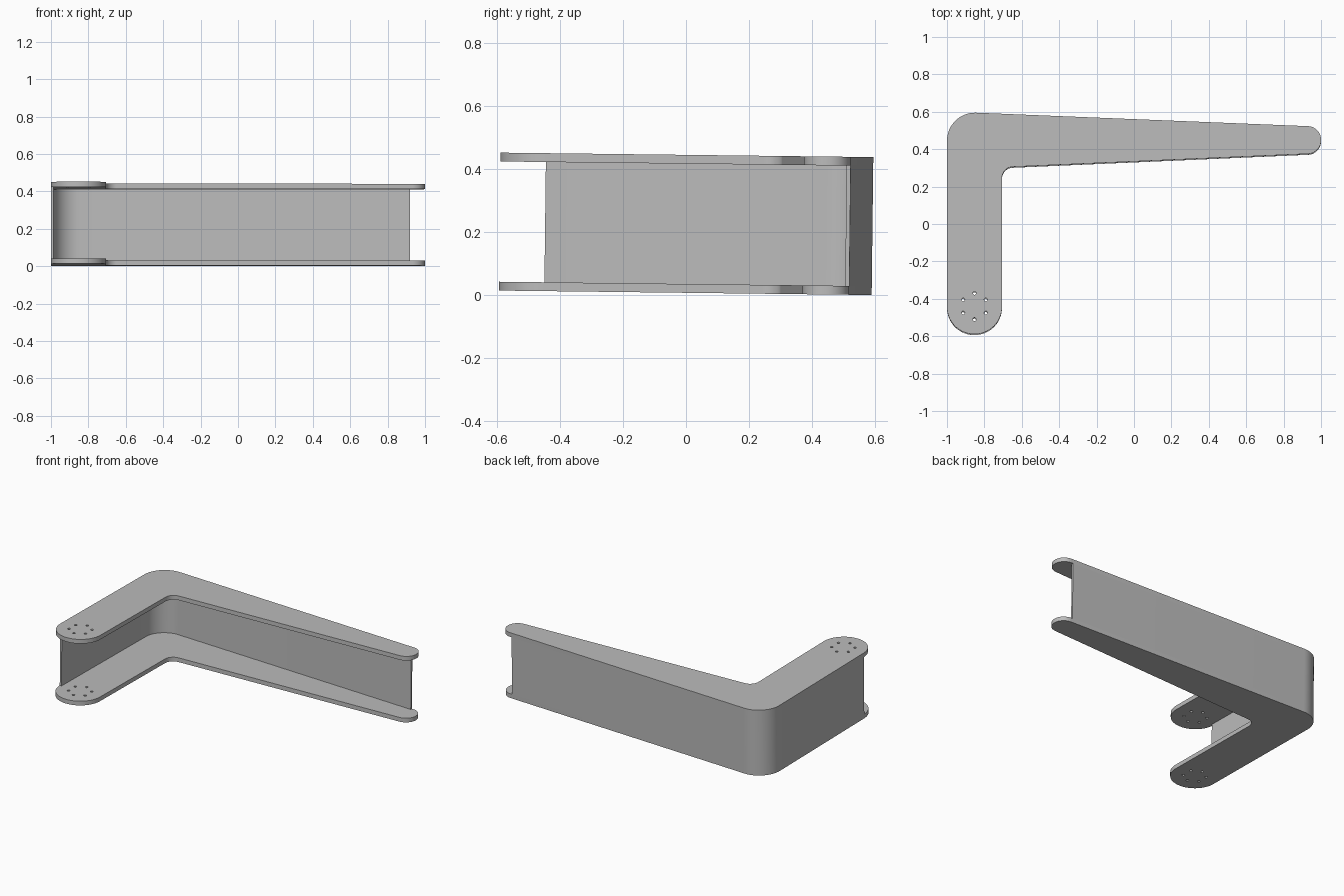
import bpy
import math
from mathutils import Vector, Matrix

cube = bpy.data.objects.get("Cube")
if cube:
    bpy.data.objects.remove(cube, do_unlink=True)

HEIGHT = 0.438
PLATE = 0.028
WALL = 0.013
TILT = Matrix.Translation((0, 0, 0.007)) @ Matrix.Rotation(-0.012, 4, 'X')

grey = bpy.data.materials.new("plain_grey")
grey.use_nodes = True
grey.diffuse_color = (0.5, 0.5, 0.5, 1)
grey.node_tree.nodes["Principled BSDF"].inputs["Base Color"].default_value = (0.5, 0.5, 0.5, 1)


def rounded(corners, steps=16):
    """Closed outline from (x, y, radius) corners with filleted bends."""
    out = []
    for i, (x, y, r) in enumerate(corners):
        p = Vector((x, y))
        if r == 0:
            out.append(p)
            continue
        a = (Vector(corners[i - 1][:2]) - p).normalized()
        b = (Vector(corners[(i + 1) % len(corners)][:2]) - p).normalized()
        half = a.angle(b) / 2
        centre = p + (a + b).normalized() * (r / math.sin(half))
        start = p + a * (r / math.tan(half)) - centre
        end = p + b * (r / math.tan(half)) - centre
        sweep = start.angle_signed(end)
        for k in range(steps + 1):
            out.append(centre + Matrix.Rotation(-sweep * k / steps, 2) @ start)
    return out


def circle(cx, cy, r, sides=12):
    return [Vector((cx + r * math.cos(math.tau * k / sides),
                    cy + r * math.sin(math.tau * k / sides))) for k in range(sides)]


def slab(name, outlines, z0, z1):
    """Extrude filled outlines; inner outlines become holes."""
    curve = bpy.data.curves.new(name, 'CURVE')
    curve.dimensions = '2D'
    curve.fill_mode = 'BOTH'
    curve.extrude = (z1 - z0) / 2
    for pts in outlines:
        spline = curve.splines.new('POLY')
        spline.points.add(len(pts) - 1)
        for point, p in zip(spline.points, pts):
            point.co = (p.x, p.y, 0, 1)
        spline.use_cyclic_u = True
    curve.materials.append(grey)
    obj = bpy.data.objects.new(name, curve)
    bpy.context.collection.objects.link(obj)
    obj.matrix_world = TILT @ Matrix.Translation((0, 0, (z0 + z1) / 2))
    bpy.ops.object.select_all(action='DESELECT')
    obj.select_set(True)
    bpy.context.view_layer.objects.active = obj
    bpy.ops.object.convert(target='MESH')
    # Weld the caps to the sides
    bpy.ops.object.mode_set(mode='EDIT')
    bpy.ops.mesh.select_all(action='SELECT')
    bpy.ops.mesh.remove_doubles(threshold=0.0001)
    bpy.ops.mesh.normals_make_consistent(inside=False)
    bpy.ops.object.mode_set(mode='OBJECT')
    bpy.ops.object.shade_smooth_by_angle(angle=math.radians(30))


# L-shaped plates with a ring of six bolt holes in the short arm
plate_outline = rounded([
    (-1, -0.594, 0.146), (-1, 0.596, 0.15), (1, 0.515, 0.072),
    (1, 0.373, 0.072), (-0.706, 0.298, 0.06), (-0.706, -0.594, 0.146)])
holes = []
for k in range(6):
    angle = math.radians(90 + 60 * k)
    holes.append(circle(-0.853 + 0.07 * math.cos(angle), -0.445 + 0.07 * math.sin(angle), 0.009))
slab("bottom_plate", [plate_outline] + holes, 0, PLATE)
slab("top_plate", [plate_outline] + holes, HEIGHT - PLATE, HEIGHT)


# Thin wall following the outer edge of both arms
def back_edge(x):
    return 0.596 - 0.0405 * (x + 1)


inner = -1 + WALL
wall_outline = rounded([
    (-1, -0.45, 0), (-1, back_edge(-1), 0.15), (0.92, back_edge(0.92), 0),
    (0.92, back_edge(0.92) - WALL, 0), (inner, back_edge(inner) - WALL, 0.15 - WALL),
    (inner, -0.45, 0)])
slab("outer_wall", [wall_outline], PLATE, HEIGHT - PLATE)
